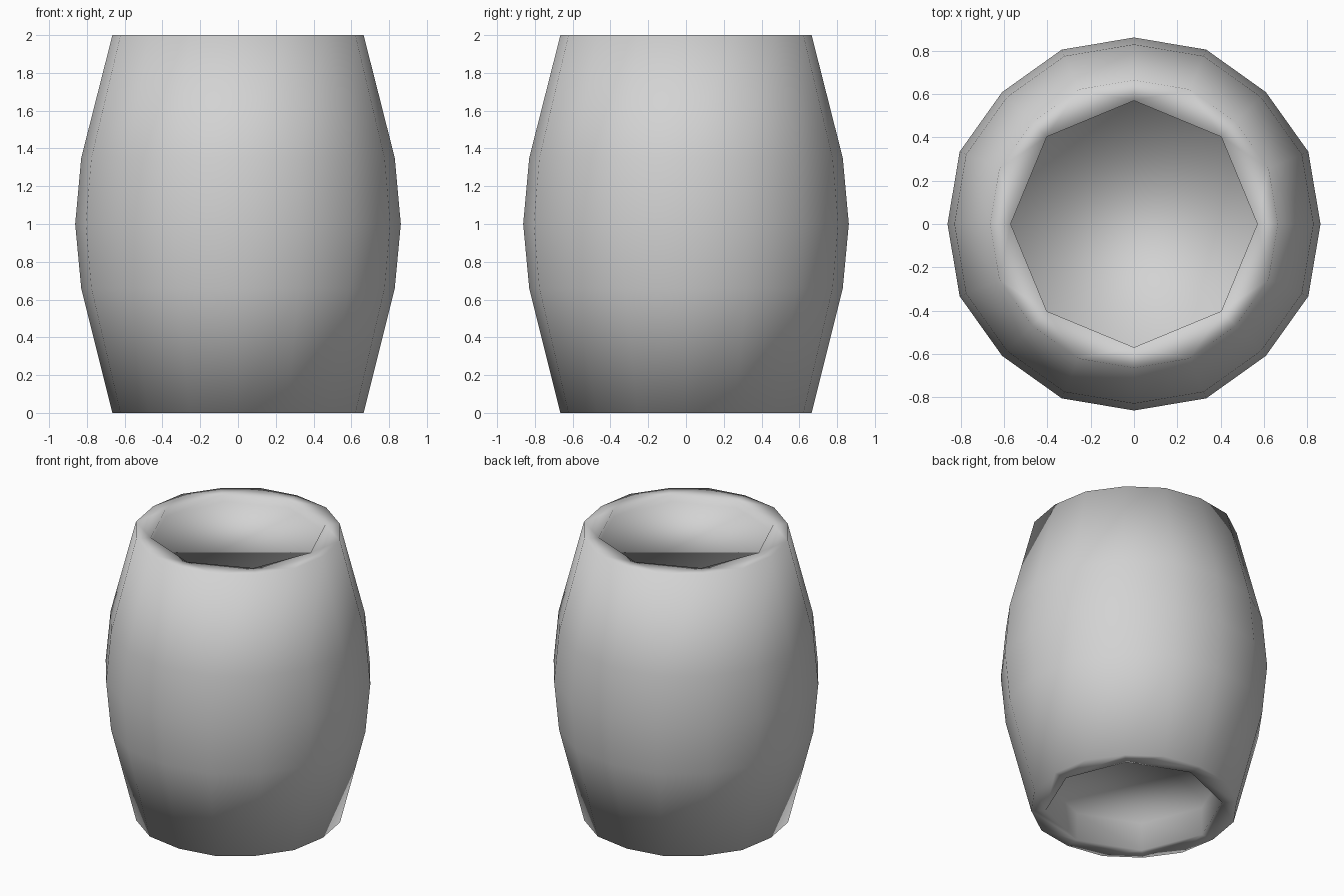
import bpy
import bmesh
from math import cos, sin, tau

cube = bpy.data.objects.get("Cube")
if cube:
    bpy.data.objects.remove(cube, do_unlink=True)

# Single plain grey
grey = bpy.data.materials.new("plain_grey")
grey.use_nodes = True
colour = (0.65, 0.65, 0.65, 1.0)
grey.diffuse_color = colour
grey.node_tree.nodes["Principled BSDF"].inputs["Base Color"].default_value = colour

SIDES = 16
LIP_SIDES = 8
LIP_RADIUS = 0.57
TOP_RECESS = 0.05
BOTTOM_RECESS = 0.2
PROFILE = [(0.665, 0.0), (0.83, 0.66), (0.862, 1.0), (0.83, 1.35), (0.665, 2.0)]

bm = bmesh.new()


def ring(radius, z, sides, swell=1.0):
    """Ring of vertices; every second one is pushed out by swell."""
    verts = []
    for i in range(sides):
        r = radius * (swell if i % 2 else 1.0)
        a = tau * i / sides
        verts.append(bm.verts.new((r * cos(a), r * sin(a), z)))
    return verts


def bridge(a, b):
    n = len(a)
    for i in range(n):
        j = (i + 1) % n
        bm.faces.new((a[i], a[j], b[j], b[i]))


def recessed_end(outer, z, floor_z):
    """Flat rim from the round wall to an octagonal lip, then a sunken lid."""
    lip = ring(LIP_RADIUS, z, LIP_SIDES)
    floor = ring(LIP_RADIUS, floor_z, LIP_SIDES)
    for i in range(LIP_SIDES):
        j = (i + 1) % LIP_SIDES
        bm.faces.new((outer[2 * i], outer[2 * i + 1], outer[2 * j], lip[j], lip[i]))
    bridge(lip, floor)
    bm.faces.new(floor)


# Bulging outer wall
rings = [ring(r, z, SIDES, 1.012) for r, z in PROFILE]
for low, high in zip(rings, rings[1:]):
    bridge(low, high)

# Rims and sunken ends
recessed_end(rings[-1], 2.0, 2.0 - TOP_RECESS)
recessed_end(rings[0], 0.0, BOTTOM_RECESS)

bmesh.ops.recalc_face_normals(bm, faces=bm.faces)
for face in bm.faces:
    face.smooth = True

mesh = bpy.data.meshes.new("barrel")
bm.to_mesh(mesh)
bm.free()
mesh.materials.append(grey)
barrel = bpy.data.objects.new("barrel", mesh)
bpy.context.collection.objects.link(barrel)
